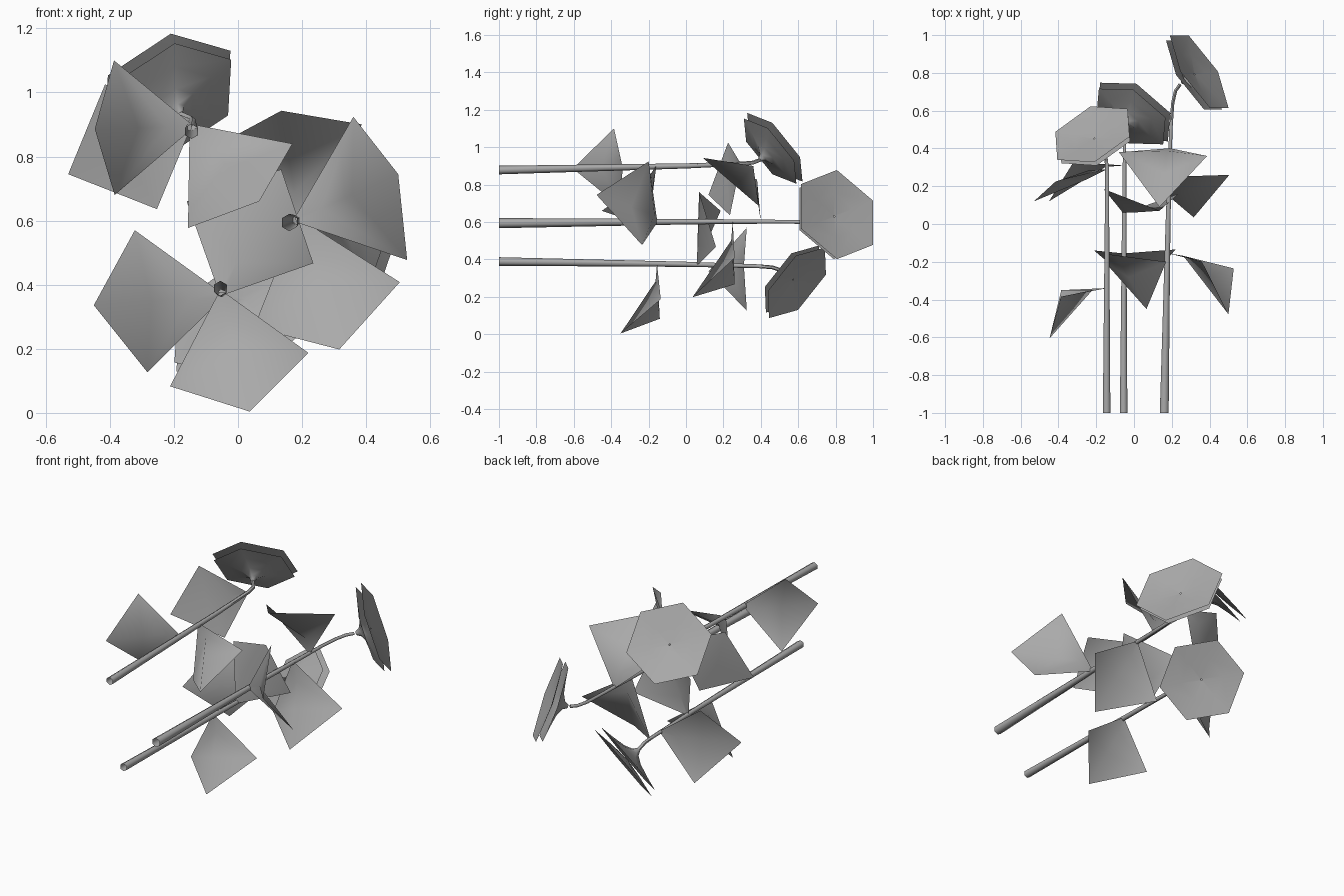
import bpy, bmesh, math
from mathutils import Vector

cube = bpy.data.objects.get("Cube")
if cube:
    bpy.data.objects.remove(cube, do_unlink=True)

grey = bpy.data.materials.new("plain grey")
grey.use_nodes = True
grey.diffuse_color = (0.4, 0.4, 0.4, 1)
grey.node_tree.nodes["Principled BSDF"].inputs["Base Color"].default_value = (0.4, 0.4, 0.4, 1)


def add_mesh(name, verts, faces, smooth_angle=60):
    mesh = bpy.data.meshes.new(name)
    mesh.from_pydata([tuple(v) for v in verts], [], faces)
    mesh.materials.append(grey)
    obj = bpy.data.objects.new(name, mesh)
    bpy.context.collection.objects.link(obj)
    bm = bmesh.new()
    bm.from_mesh(mesh)
    bmesh.ops.recalc_face_normals(bm, faces=bm.faces)
    bm.to_mesh(mesh)
    bm.free()
    bpy.ops.object.select_all(action='DESELECT')
    obj.select_set(True)
    bpy.context.view_layer.objects.active = obj
    bpy.ops.object.shade_smooth_by_angle(angle=math.radians(smooth_angle))
    return obj


def loft(name, rings):
    """Join equal rings of points into an open skin."""
    n = len(rings[0])
    verts = [p for ring in rings for p in ring]
    faces = [(r * n + i, r * n + (i + 1) % n, (r + 1) * n + (i + 1) % n, (r + 1) * n + i)
             for r in range(len(rings) - 1) for i in range(n)]
    return add_mesh(name, verts, faces)


def hex_ring(center, u, v, radius):
    return [center + radius * (math.cos(a) * u + math.sin(a) * v)
            for a in (i * math.pi / 3 for i in range(6))]


def stem(name, path, thick):
    """Tapering six-sided tube along a path."""
    pts = [Vector(p) for p in path]
    rings = []
    for i, p in enumerate(pts):
        t = (pts[min(i + 1, len(pts) - 1)] - pts[max(i - 1, 0)]).normalized()
        u = t.cross(Vector((1, 0, 0))).normalized()
        taper = max(0, min(1, (p.y + 1) / 1.4))
        rings.append(hex_ring(p, u, t.cross(u), thick + (0.010 - thick) * taper))
    loft(name, rings)


def flower(name, center, normal, corner, radius):
    """Six-sided trumpet with a shallow dish set just beyond its rim."""
    c, n = Vector(center), Vector(normal).normalized()
    u = Vector(corner)
    u = (u - n * u.dot(n)).normalized()
    v = n.cross(u)
    trumpet = [(0.04, -0.115), (0.10, -0.09), (0.28, -0.068), (0.6, -0.05), (0.95, -0.035)]
    dish = [(1.0, 0), (0.5, -0.018), (0.02, -0.03)]
    for part, profile in (("trumpet", trumpet), ("dish", dish)):
        loft(name + "_" + part, [hex_ring(c + n * h, u, v, radius * r) for r, h in profile])


def leaf(name, base, side_a, tip, side_b):
    """Four-cornered blade folded along its midrib, on a narrow foot."""
    b, a, t, d = (Vector(p) for p in (base, side_a, tip, side_b))
    # midrib leaves the stem squarely, then turns forward
    mid = b.lerp(t, 0.25)
    mid.y = b.y + (t.y - b.y) * 0.04
    rib = mid.lerp(t, 0.4)
    across = (a - d).normalized() * 0.008
    verts = [b + across, b - across, mid, rib, t, a, d]
    add_mesh(name, verts, [(0, 1, 2), (0, 2, 5), (2, 3, 5), (3, 4, 5),
                           (1, 6, 2), (2, 6, 3), (3, 6, 4)])


# Upper left plant
stem("upper_stem", [(-.145, -1, .878), (-.143, 0, .9), (-.143, .3, .912),
                    (-.15, .36, .918), (-.18, .395, .932)], .023)
flower("upper_flower", (-.22, .475, 1.0), (-.35, .72, .6), (.01, -.145, .18), .236)
leaf("upper_leaf_front", (-.145, -.34, .893), (-.387, -.385, 1.10), (-.447, -.605, .886), (-.385, -.35, .68))
leaf("upper_leaf_back", (-.145, .29, .91), (-.415, .225, 1.025), (-.53, .12, .745), (-.253, .235, .636))
leaf("upper_leaf_inner", (-.145, -.16, .895), (.17, -.2, .84), (.066, -.45, .66), (-.156, -.2, .577))

# Right-hand plant
stem("side_stem", [(.16, -1, .594), (.18, 0, .602), (.195, .5, .602),
                   (.205, .64, .6), (.22, .705, .6), (.245, .74, .602)], .027)
flower("side_flower", (.345, .807, .64), (.79, .51, .33), (-.1, .003, .255), .258)
leaf("side_leaf_front", (.18, -.155, .602), (.36, -.2, .924), (.5, -.478, .745), (.528, -.235, .477))
leaf("side_leaf_upper", (.19, .4, .602), (-.08, .38, .827), (.135, .09, .943), (.387, .36, .9))
leaf("side_leaf_lower", (.188, .25, .602), (.505, .26, .408), (.316, .035, .198), (.05, .26, .267))

# Lower plant
stem("lower_stem", [(-.055, -1, .389), (-.052, 0, .374), (-.05, .38, .364),
                    (-.05, .46, .358), (-.05, .52, .338)], .023)
flower("lower_flower", (0, .593, .275), (.45, .68, -.57), (.013, .15, .19), .241)
leaf("lower_leaf_front", (-.053, -.155, .376), (.22, -.135, .187), (.037, -.35, .004), (-.212, -.14, .083))
leaf("lower_leaf_side", (-.05, .31, .366), (-.322, .325, .57), (-.45, .12, .336), (-.283, .325, .127))
leaf("lower_leaf_upper", (-.052, .06, .372), (-.16, .185, .66), (.135, .07, .76), (.235, .16, .467))
